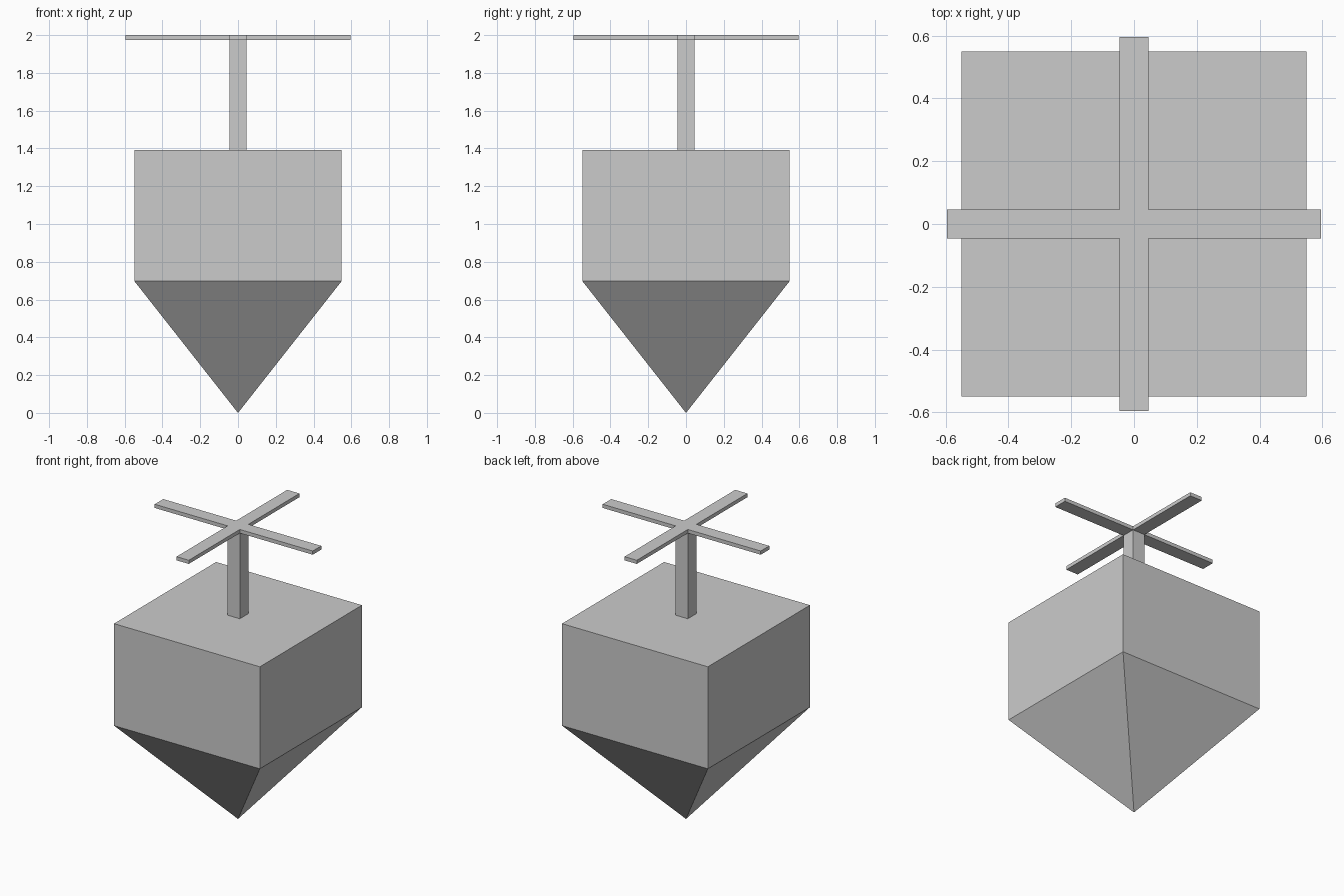
import bpy, bmesh

if "Cube" in bpy.data.objects:
    bpy.data.objects.remove(bpy.data.objects["Cube"])

BODY, STEM, ARM = 0.549, 0.046, 0.595          # half widths
SHOULDER, BODY_TOP, CROSS_BOTTOM, TOP = 0.698, 1.392, 1.975, 2.0


def finish(name, bm):
    bmesh.ops.recalc_face_normals(bm, faces=bm.faces)
    mesh = bpy.data.meshes.new(name)
    bm.to_mesh(mesh)
    bm.free()
    obj = bpy.data.objects.new(name, mesh)
    bpy.context.collection.objects.link(obj)
    return obj


def prism(name, outline, z0, z1, tip=None):
    """Extrude an outline from z0 to z1; a tip height turns the base into a point."""
    bm = bmesh.new()
    base = bm.faces.new([bm.verts.new((x, y, z0)) for x, y in outline])
    top = bmesh.ops.extrude_face_region(bm, geom=[base], use_keep_orig=True)["geom"]
    bmesh.ops.translate(bm, vec=(0, 0, z1 - z0),
                        verts=[v for v in top if isinstance(v, bmesh.types.BMVert)])
    if tip is not None:
        point = bmesh.ops.poke(bm, faces=[base])["verts"][0]
        point.co.z = tip
    return finish(name, bm)


def square(h):
    return [(-h, -h), (h, -h), (h, h), (-h, h)]


# Square body with pointed underside
prism("body", square(BODY), SHOULDER, BODY_TOP, tip=0.0)

# Square stem
prism("stem", square(STEM), BODY_TOP, CROSS_BOTTOM)

# Flat four-armed handle: one arm's corner points rotated in quarter turns
cross, arm = [], [(STEM, -STEM), (ARM, -STEM), (ARM, STEM)]
for _ in range(4):
    cross += arm
    arm = [(-y, x) for x, y in arm]
prism("cross_handle", cross, CROSS_BOTTOM, TOP)
